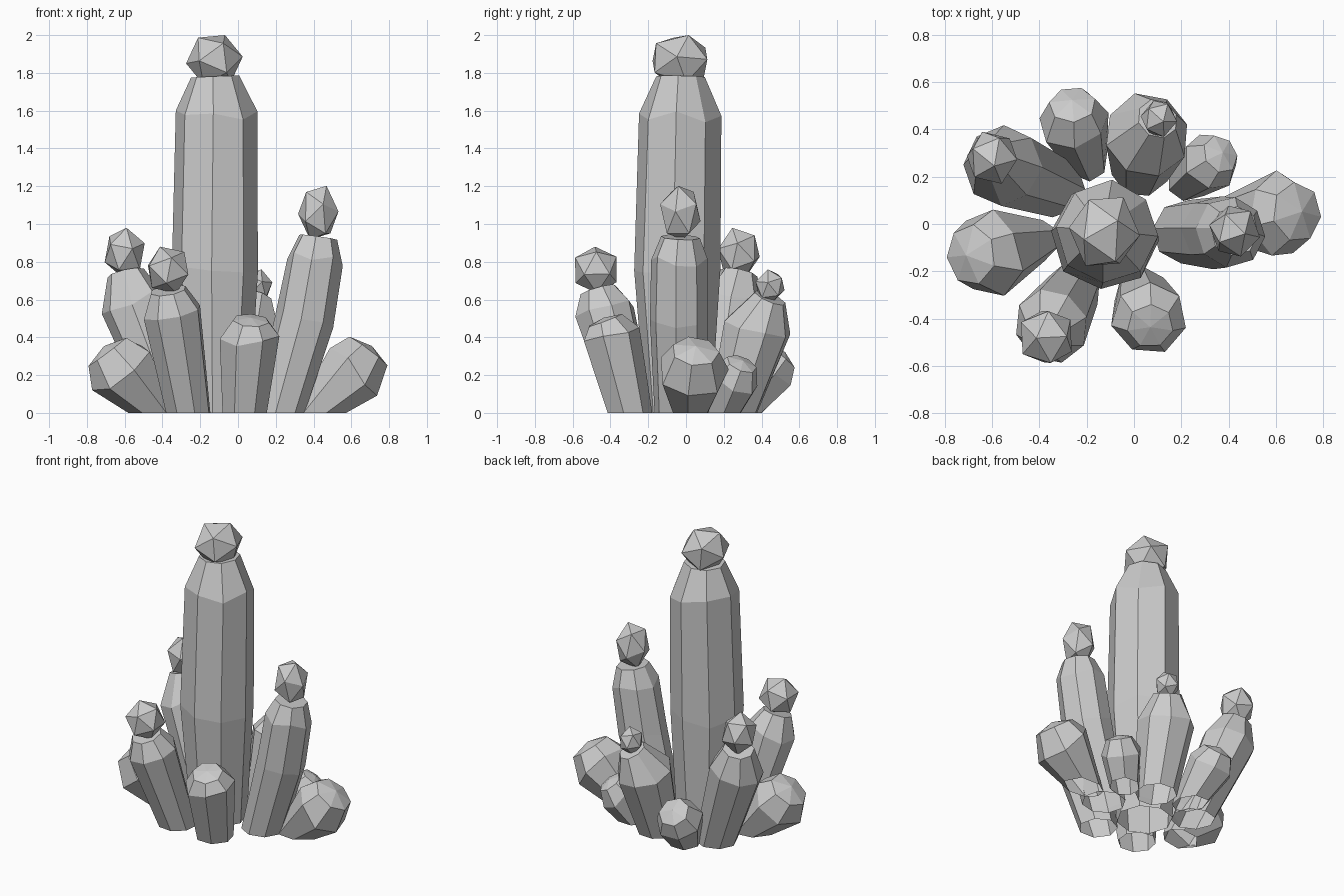
import bpy, bmesh, math, random
from mathutils import Vector, Matrix

if "Cube" in bpy.data.objects:
    bpy.data.objects.remove(bpy.data.objects["Cube"])

rng = random.Random(4)


def make_object(name, bm):
    mesh = bpy.data.meshes.new(name)
    bm.to_mesh(mesh)
    bm.free()
    ob = bpy.data.objects.new(name, mesh)
    bpy.context.collection.objects.link(ob)
    return ob


def stem(name, rings, sides=8, peak=0.0):
    """Faceted stem through rings (x, y, z, radius), trimmed open at z = 0."""
    pts = [(Vector(r[:3]), r[3]) for r in rings]
    # extend the root below ground so that the trim gives a level base
    (p0, r0), (p1, r1) = pts[0], pts[1]
    d = (p1 - p0).normalized()
    k = 0.16 / (p1 - p0).length
    pts.insert(0, (p0 - d * 0.16, max(0.03, r0 - (r1 - r0) * k)))
    bm = bmesh.new()
    loops = []
    spin = rng.uniform(0, math.tau)
    for i, (p, r) in enumerate(pts):
        a = pts[max(i - 1, 0)][0]
        b = pts[min(i + 1, len(pts) - 1)][0]
        rot = Vector((0, 0, 1)).rotation_difference((b - a).normalized())
        loop = []
        for s in range(sides):
            t = spin + math.tau * s / sides
            rr = r * rng.uniform(1.01, 1.06)
            z = rng.uniform(-0.2, 0.14) * r if 1 < i < len(pts) - 1 else 0
            off = rot @ Vector((rr * math.cos(t), rr * math.sin(t), z))
            loop.append(bm.verts.new(p + off))
        loops.append(loop)
    for a, b in zip(loops, loops[1:]):
        for s in range(sides):
            n = (s + 1) % sides
            bm.faces.new((a[s], a[n], b[n], b[s]))
    cap = bm.faces.new(loops[-1])
    # budless stems end in a low faceted peak
    if peak:
        cap.normal_update()
        bmesh.ops.poke(bm, faces=[cap], offset=peak)
    bmesh.ops.bisect_plane(bm, geom=bm.verts[:] + bm.edges[:] + bm.faces[:],
                           plane_co=(0, 0, 0), plane_no=(0, 0, 1), clear_inner=True)
    return make_object(name, bm)


def bud(name, centre, rx, ry, rz):
    """Faceted flower bud, a turned icosahedron fitted to its half-sizes."""
    bm = bmesh.new()
    bmesh.ops.create_icosphere(bm, subdivisions=1, radius=1)
    for axis in 'ZXY':
        bm.transform(Matrix.Rotation(rng.uniform(0.2, 1.2), 4, axis))
    for i, half in enumerate((rx, ry, rz)):
        widest = max(abs(v.co[i]) for v in bm.verts)
        for v in bm.verts:
            v.co[i] = centre[i] + v.co[i] * half / widest
    return make_object(name, bm)


# central column
stem("main_column", [(-.12, -.04, 0, .17), (-.12, -.05, .75, .222),
                     (-.112, -.033, 1.58, .21), (-.12, -.03, 1.78, .125)])
bud("main_bud", (-.125, -.032, 1.868), .15, .145, .132)

# tall right arm
stem("tall_right_arm", [(.215, -.035, 0, .13), (.355, -.035, .5, .15),
                        (.41, -.035, .82, .146), (.425, -.03, .93, .10)])
bud("tall_right_bud", (.425, -.03, 1.06), .107, .107, .142)

# arms with buds: root, shoulder, tip, bud
stem("back_left_arm", [(-.34, .16, 0, .125), (-.555, .245, .57, .165), (-.595, .28, .74, .095)])
bud("back_left_bud", (-.60, .28, .848), .106, .11, .132)
stem("front_left_arm", [(-.26, -.28, 0, .115), (-.35, -.43, .53, .155), (-.37, -.465, .65, .095)])
bud("front_left_bud", (-.37, -.477, .757), .107, .11, .123)
stem("back_arm", [(.03, .245, 0, .125), (.055, .38, .46, .175), (.10, .445, .61, .085)])
bud("back_bud", (.105, .445, .672), .077, .077, .088)

# short arms without buds
stem("front_right_arm", [(.035, -.3, 0, .115), (.065, -.4, .41, .155), (.07, -.43, .49, .095)], 7, .015)
stem("left_arm", [(-.41, -.07, 0, .09), (-.615, -.125, .225, .18), (-.69, -.13, .325, .125)], 7, .035)
stem("right_arm", [(.39, .025, 0, .09), (.615, .04, .225, .178), (.69, .05, .325, .125)], 7, .035)
stem("small_back_right_arm", [(.235, .19, 0, .09), (.325, .265, .19, .125), (.365, .295, .26, .08)], 7, .02)
stem("small_back_left_arm", [(-.2, .28, 0, .09), (-.255, .435, .22, .145), (-.26, .505, .30, .095)], 7, .03)
